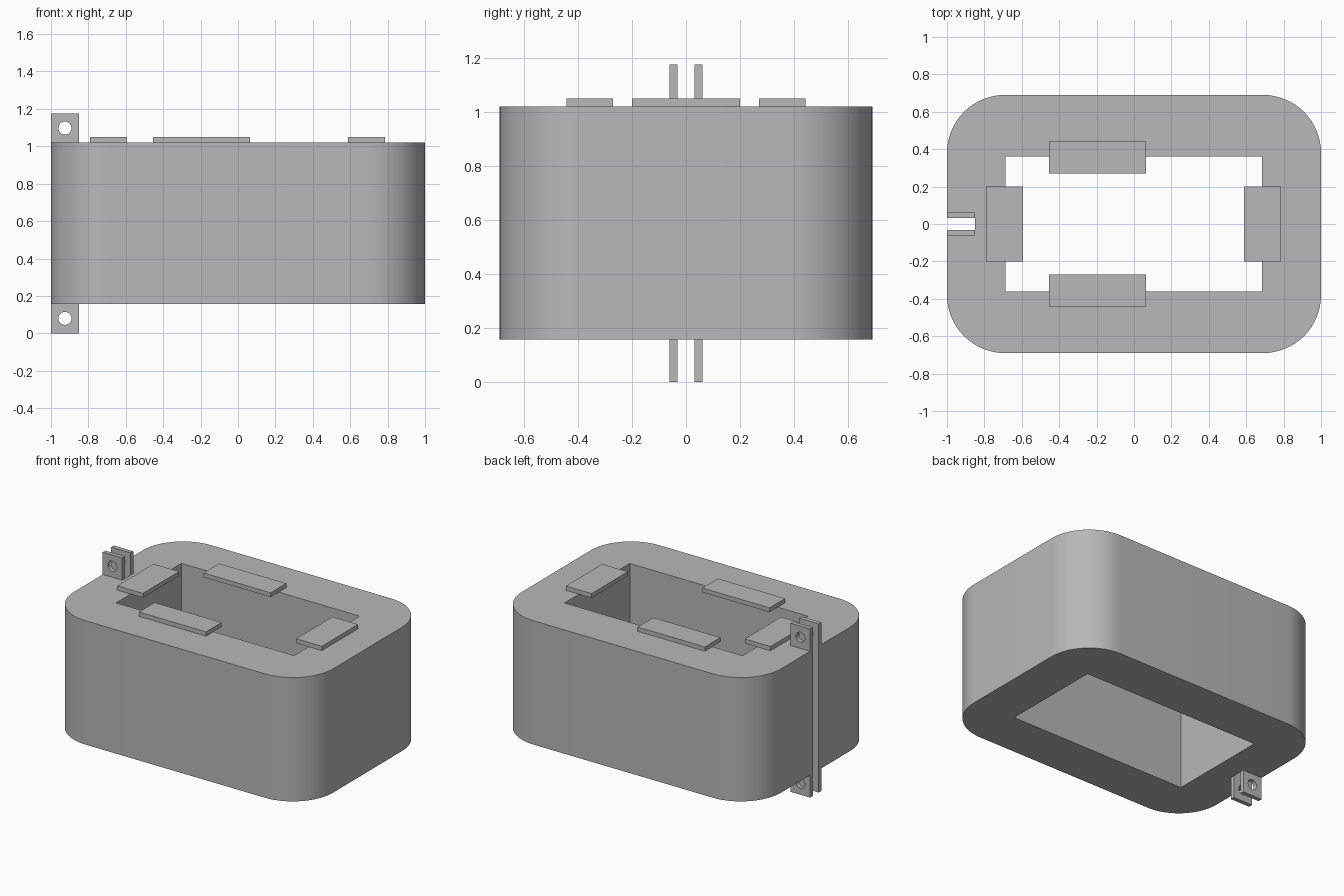
import bpy
import bmesh
import math
from mathutils import Matrix, Vector

if "Cube" in bpy.data.objects:
    bpy.data.objects.remove(bpy.data.objects["Cube"], do_unlink=True)

# Single grey finish
GREY = (0.48, 0.48, 0.48, 1.0)
grey = bpy.data.materials.new("plain grey")
grey.use_nodes = True
grey.diffuse_color = GREY
grey.node_tree.nodes["Principled BSDF"].inputs["Base Color"].default_value = GREY


def arc(cx, cy, radius, start, sweep, steps):
    return [(cx + radius * math.cos(math.radians(start + sweep * i / steps)),
             cy + radius * math.sin(math.radians(start + sweep * i / steps)))
            for i in range(steps + 1)]


def rectangle(x0, x1, y0, y1):
    return [(x0, y0), (x1, y0), (x1, y1), (x0, y1)]


def prism(name, loops, height, matrix):
    """Fill an outline (with optional holes) and extrude it."""
    bm = bmesh.new()
    for loop in loops:
        verts = [bm.verts.new((x, y, 0)) for x, y in loop]
        for i, v in enumerate(verts):
            bm.edges.new((v, verts[(i + 1) % len(verts)]))
    bmesh.ops.triangle_fill(bm, use_beauty=True, edges=bm.edges[:], normal=(0, 0, 1))
    out = bmesh.ops.extrude_face_region(bm, geom=bm.faces[:], use_keep_orig=True)
    moved = [g for g in out["geom"] if isinstance(g, bmesh.types.BMVert)]
    bmesh.ops.translate(bm, verts=moved, vec=(0, 0, height))
    bmesh.ops.transform(bm, matrix=matrix, verts=bm.verts[:])
    bmesh.ops.recalc_face_normals(bm, faces=bm.faces[:])
    mesh = bpy.data.meshes.new(name)
    bm.to_mesh(mesh)
    bm.free()
    mesh.materials.append(grey)
    obj = bpy.data.objects.new(name, mesh)
    bpy.context.collection.objects.link(obj)
    bpy.ops.object.select_all(action="DESELECT")
    obj.select_set(True)
    bpy.context.view_layer.objects.active = obj
    bpy.ops.object.shade_smooth_by_angle(angle=math.radians(30))
    return obj


# Main dimensions
BOTTOM, TOP, HEIGHT = 0.157, 1.02, 1.175
HALF_Y, RADIUS = 0.69, 0.31
SLOT_X, PLATE_IN, PLATE_OUT = -0.85, 0.032, 0.061

# Rounded body ring with a rectangular opening and a slot in one end
cx, cy = 1 - RADIUS, HALF_Y - RADIUS
outline = (arc(cx, -cy, RADIUS, -90, 90, 16) + arc(cx, cy, RADIUS, 0, 90, 16)
           + arc(-cx, cy, RADIUS, 90, 90, 16)
           + [(-1, PLATE_OUT), (SLOT_X, PLATE_OUT), (SLOT_X, -PLATE_OUT), (-1, -PLATE_OUT)]
           + arc(-cx, -cy, RADIUS, 180, 90, 16))
opening = rectangle(-0.688, 0.685, -0.36, 0.36)
prism("body", [outline, opening], TOP - BOTTOM, Matrix.Translation((0, 0, BOTTOM)))

# Flat pads overhanging the opening
pads = {
    "pad_front": rectangle(-0.455, 0.063, -0.442, -0.27),
    "pad_back": rectangle(-0.455, 0.063, 0.27, 0.442),
    "pad_left": rectangle(0.588, 0.786, -0.2, 0.2),
    "pad_right": rectangle(-0.791, -0.593, -0.2, 0.2),
}
for name, outline in pads.items():
    prism(name, [outline], 0.03, Matrix.Translation((0, 0, TOP)))

# Two upright lug plates lining the slot, pierced at both ends
lug = [rectangle(-1, SLOT_X, 0, HEIGHT)]
for z in (0.08, 1.097):
    lug.append(arc(-0.925, z, 0.035, 0, 360, 24)[:-1])
upright = Matrix.Rotation(math.radians(90), 4, "X")
for name, y in (("lug_plate_front", -PLATE_IN), ("lug_plate_back", PLATE_OUT)):
    prism(name, lug, PLATE_OUT - PLATE_IN, Matrix.Translation(Vector((0, y, 0))) @ upright)
